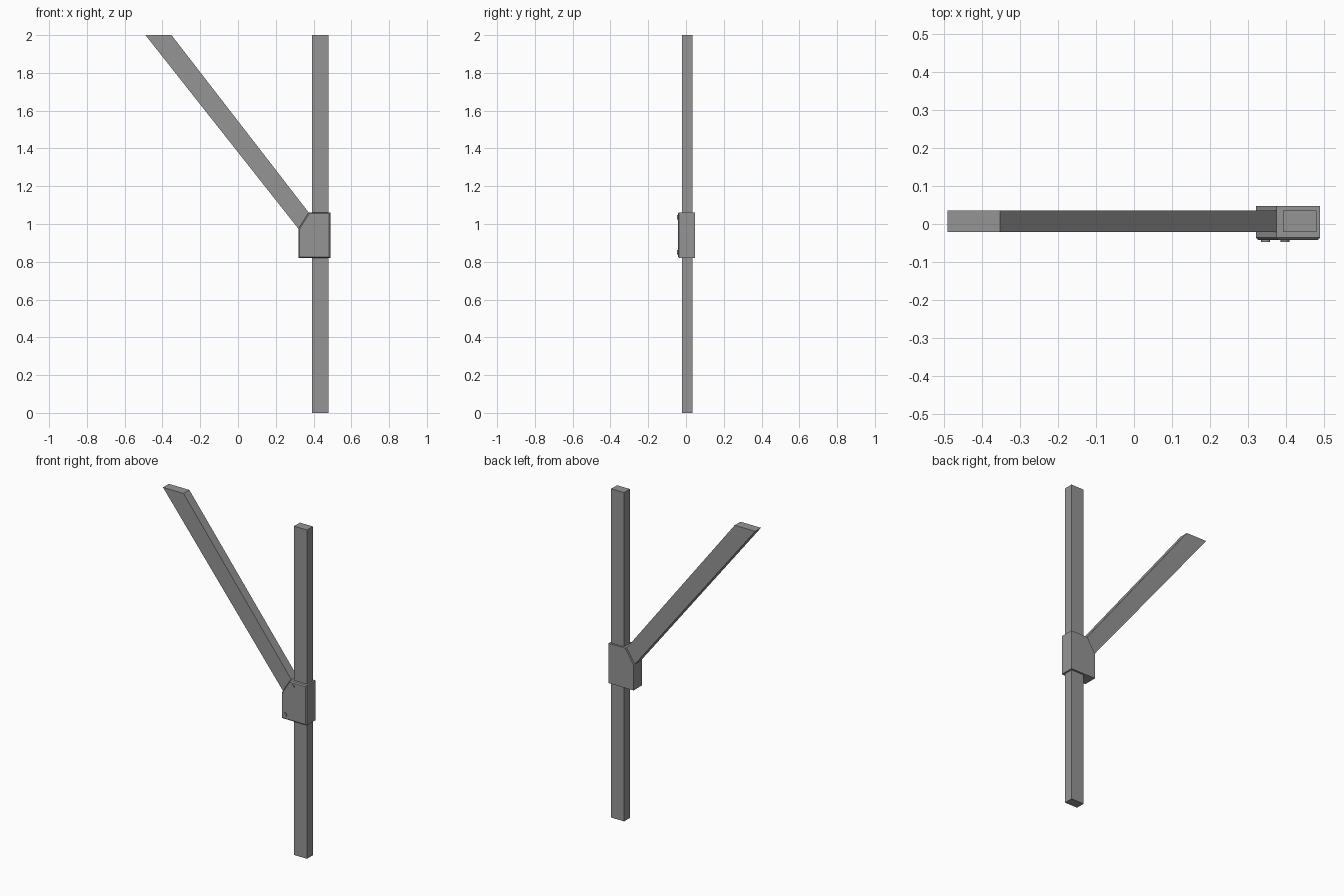
import bpy, bmesh, math
from mathutils import Matrix

cube = bpy.data.objects.get("Cube")
if cube:
    bpy.data.objects.remove(cube)

grey = bpy.data.materials.new("plain_grey")
grey.use_nodes = True
colour = (0.3, 0.3, 0.3, 1)
grey.diffuse_color = colour
grey.node_tree.nodes["Principled BSDF"].inputs["Base Color"].default_value = colour


def finish(name, bm):
    bmesh.ops.recalc_face_normals(bm, faces=bm.faces)
    mesh = bpy.data.meshes.new(name)
    bm.to_mesh(mesh)
    bm.free()
    mesh.materials.append(grey)
    obj = bpy.data.objects.new(name, mesh)
    bpy.context.collection.objects.link(obj)
    return obj


def prism(name, outline, front, back, bevel=0):
    """Extrude an x-z outline from front to back, optionally easing the front rim."""
    bm = bmesh.new()
    face = bm.faces.new([bm.verts.new((x, front, z)) for x, z in outline])
    extruded = bmesh.ops.extrude_face_region(bm, geom=[face], use_keep_orig=True)
    for v in extruded["geom"]:
        if isinstance(v, bmesh.types.BMVert):
            v.co.y = back
    if bevel:
        bmesh.ops.recalc_face_normals(bm, faces=bm.faces)
        rim = [e for e in bm.edges if all(abs(v.co.y - front) < 1e-5 for v in e.verts)]
        bmesh.ops.bevel(bm, geom=rim, offset=bevel, segments=1, affect='EDGES')
    return finish(name, bm)


# Upright post and slanted brace share one thickness
FRONT, BACK = -0.021, 0.035
prism("post", [(0.392, 0), (0.479, 0), (0.479, 2), (0.392, 2)], FRONT, BACK)
prism("brace", [(-0.49, 2), (0.322, 0.972), (0.4, 0.96), (0.4, 1.03), (0.375, 1.06),
                (-0.352, 2)], FRONT, BACK)

# Joint housing with a cut corner facing the brace
prism("joint_housing", [(0.32, 0.82), (0.489, 0.82), (0.489, 1.062), (0.375, 1.062),
                        (0.32, 0.975)], -0.042, 0.047, bevel=0.006)

# Small screw heads on the housing front
for name, x, z in (("lower_screw", 0.346, 0.85), ("upper_screw", 0.397, 1.035)):
    bm = bmesh.new()
    bmesh.ops.create_cone(bm, cap_ends=True, segments=16, radius1=0.012, radius2=0.012, depth=0.01,
                          matrix=Matrix.Translation((x, -0.042, z)) @ Matrix.Rotation(math.pi / 2, 4, 'X'))
    finish(name, bm)
